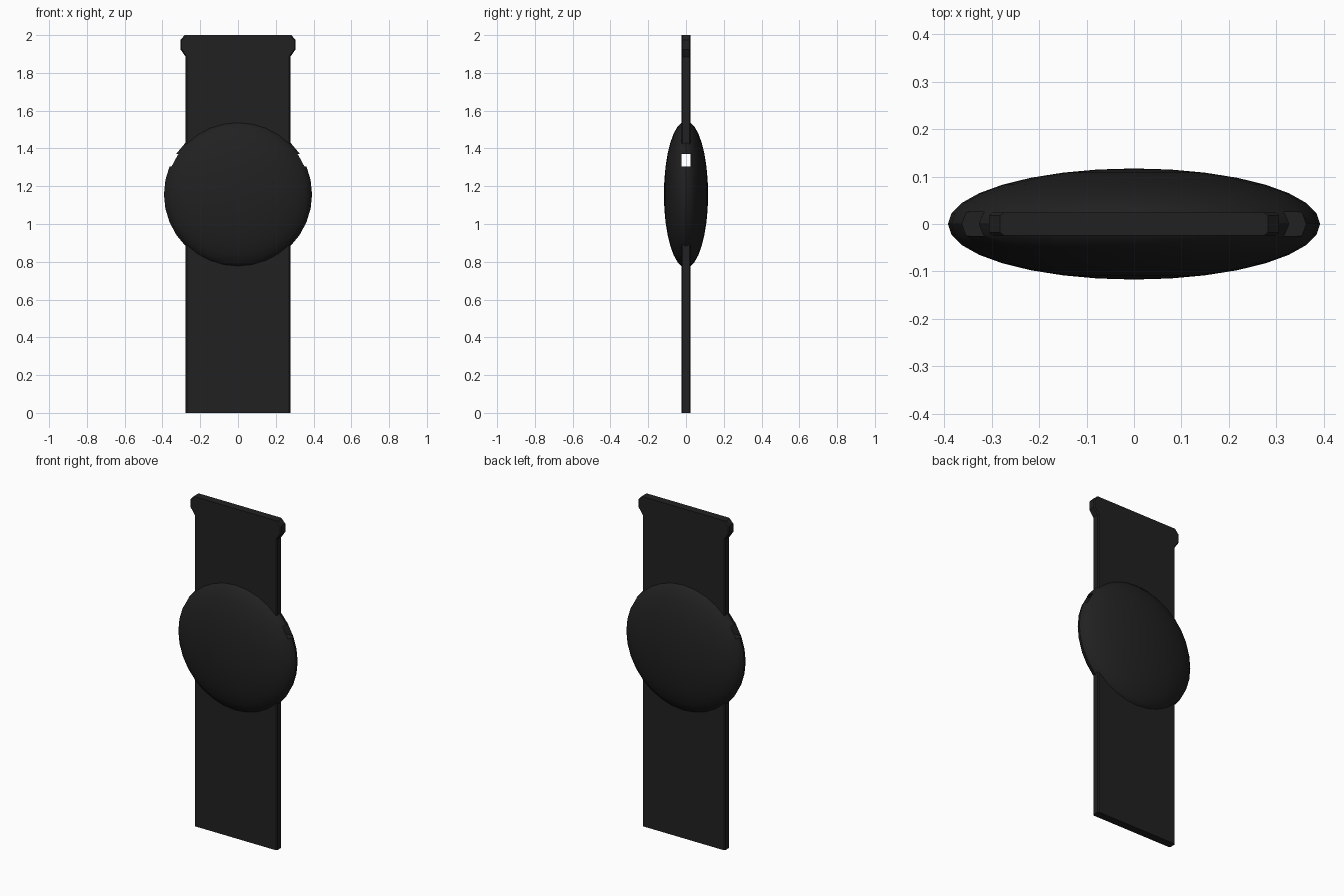
import bpy, bmesh, math
from mathutils import Matrix

if "Cube" in bpy.data.objects:
    bpy.data.objects.remove(bpy.data.objects["Cube"])

black = bpy.data.materials.new("black_plastic")
black.diffuse_color = (0.015, 0.015, 0.015, 1)
black.use_nodes = True
black.node_tree.nodes["Principled BSDF"].inputs["Base Color"].default_value = black.diffuse_color


def make_object(name, bm, material=black):
    bmesh.ops.recalc_face_normals(bm, faces=bm.faces)
    mesh = bpy.data.meshes.new(name)
    bm.to_mesh(mesh)
    bm.free()
    obj = bpy.data.objects.new(name, mesh)
    bpy.context.collection.objects.link(obj)
    if material:
        mesh.materials.append(material)
    return obj


# flat strip with a flared head, extruded from a mirrored outline
half = [(0.277, 0.0), (0.277, 1.885), (0.305, 1.925), (0.305, 1.975), (0.282, 2.0)]
outline = half + [(-x, z) for x, z in reversed(half)]
T = 0.024
bm = bmesh.new()
face = bm.faces.new([bm.verts.new((x, -T, z)) for x, z in outline])
ext = bmesh.ops.extrude_face_region(bm, geom=[face])
bmesh.ops.translate(bm, vec=(0, 2 * T, 0),
                    verts=[g for g in ext["geom"] if isinstance(g, bmesh.types.BMVert)])
# chamfer the long side edges
sides = [e for e in bm.edges
         if abs(e.verts[0].co.y - e.verts[1].co.y) < 1e-5
         and e.verts[0].co.x * e.verts[1].co.x > 0]
bmesh.ops.bevel(bm, geom=sides, offset=0.006, segments=1, affect='EDGES')
strip = make_object("strip", bm)

# lens-shaped disc
bm = bmesh.new()
bmesh.ops.create_uvsphere(bm, u_segments=32, v_segments=16, radius=1)
bmesh.ops.transform(bm, verts=bm.verts, matrix=(
    Matrix.Translation((0, 0, 1.157)) @ Matrix.Diagonal((0.392, 0.117, 0.388, 1))
    @ Matrix.Rotation(math.pi / 2, 4, 'X')))
disc = make_object("disc", bm)

# slot running sideways through the disc
bm = bmesh.new()
bmesh.ops.create_cube(bm, size=1, matrix=(
    Matrix.Translation((0, 0, 1.3375)) @ Matrix.Diagonal((1, 0.05, 0.067, 1))))
cutter = make_object("slot_cutter", bm)
cutter.hide_render = True
cutter.hide_viewport = True
cutter.display_type = 'WIRE'

for obj in (strip, disc):
    mod = obj.modifiers.new("slot", 'BOOLEAN')
    mod.operation = 'DIFFERENCE'
    mod.solver = 'EXACT'
    mod.object = cutter

# apply the slot, then smooth the disc
for obj in (strip, disc):
    bpy.ops.object.select_all(action='DESELECT')
    obj.select_set(True)
    bpy.context.view_layer.objects.active = obj
    bpy.ops.object.modifier_apply(modifier="slot")
    if obj is disc:
        bpy.ops.object.shade_smooth_by_angle(angle=math.radians(35))
bpy.data.objects.remove(cutter)
